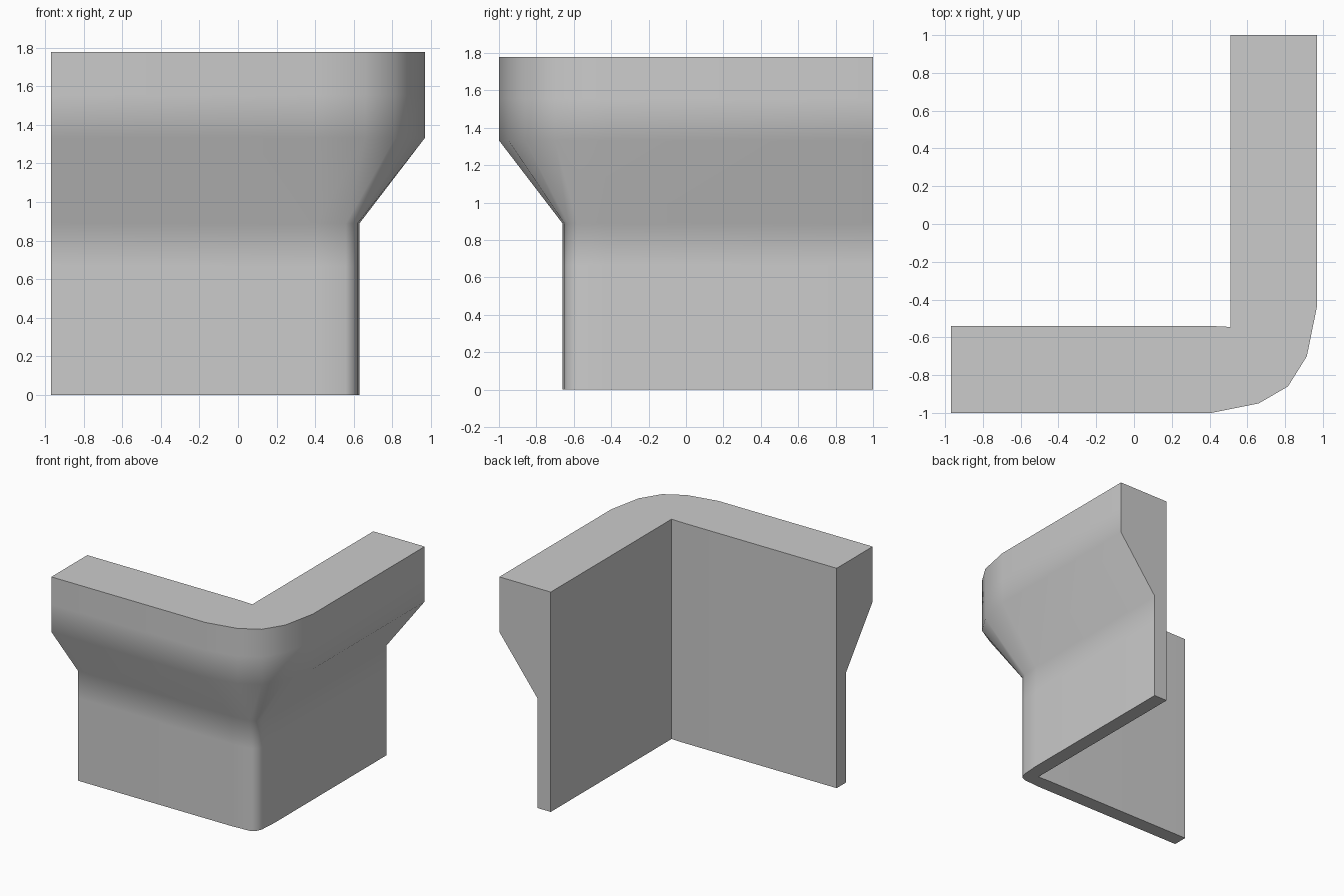
import bpy, bmesh, math

if "Cube" in bpy.data.objects:
    bpy.data.objects.remove(bpy.data.objects["Cube"])

# Plan outlines of the outer face: slim lower wall and overhanging upper wall
LOWER = [(-0.97, -0.66), (0.41, -0.66), (0.56, -0.65), (0.60, -0.63),
         (0.62, -0.58), (0.63, -0.43), (0.63, 1.0)]
UPPER = [(-0.97, -1.0), (0.41, -1.0), (0.66, -0.95), (0.815, -0.86),
         (0.915, -0.70), (0.97, -0.43), (0.97, 1.0)]
# Inner face, shared by every level
INNER = [(0.51, 1.0), (0.51, -0.545), (0.41, -0.54), (-0.97, -0.54)]

# Levels of the wall: straight base, flare, straight top
LEVELS = [(0, LOWER), (0.667, LOWER), (0.889, LOWER),
          (1.333, UPPER), (1.556, UPPER), (1.778, UPPER)]

bm = bmesh.new()
rings = [[bm.verts.new((x, y, z)) for x, y in outer + INNER]
         for z, outer in LEVELS]

# Sides between neighbouring levels
for a, b in zip(rings, rings[1:]):
    n = len(a)
    for i in range(n):
        j = (i + 1) % n
        bm.faces.new((a[i], a[j], b[j], b[i]))

# Bottom and top
bm.faces.new(rings[0][::-1])
bm.faces.new(rings[-1])
bmesh.ops.recalc_face_normals(bm, faces=bm.faces)

mesh = bpy.data.meshes.new("corner_wall")
bm.to_mesh(mesh)
bm.free()
wall = bpy.data.objects.new("corner_wall", mesh)
bpy.context.collection.objects.link(wall)

# Smooth flare and rounded corner, sharp ends and rims
bpy.context.view_layer.objects.active = wall
wall.select_set(True)
bpy.ops.object.shade_smooth_by_angle(angle=math.radians(50))
